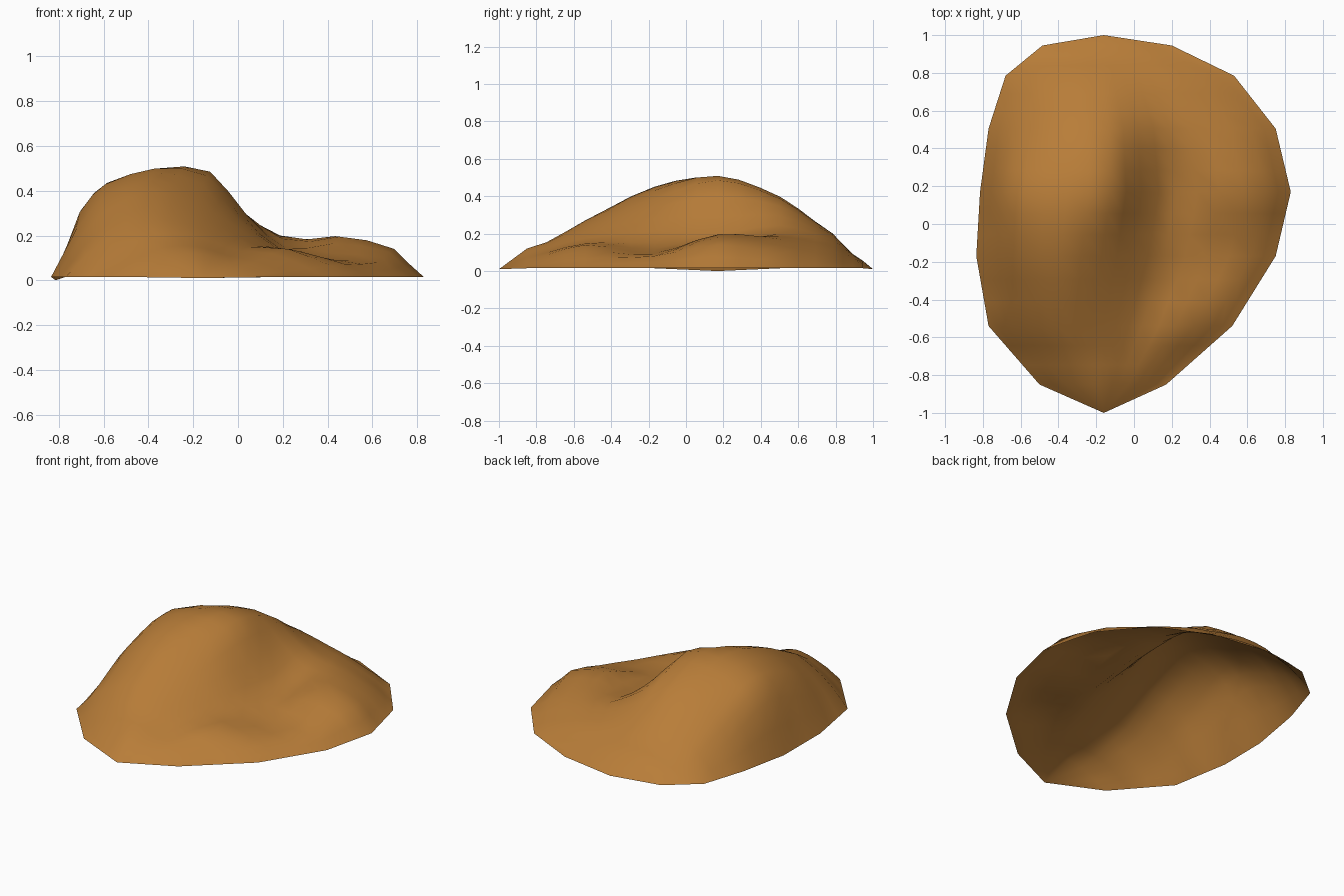
import bpy, bmesh

if "Cube" in bpy.data.objects:
    bpy.data.objects.remove(bpy.data.objects["Cube"])

# Cross-section rows, back to front: (y, left x, right x, heights along the row)
E = 0.015
FRACTIONS = [0, .07, .14, .28, .42, .52, .63, .77, .92, 1]
ROWS = [
    (.945, -.485, .20, [E, .025, .035, .05, .055, .055, .05, .04, .02, E]),
    (.785, -.68, .53, [E, .08, .13, .19, .20, .18, .15, .11, .05, E]),
    (.505, -.77, .75, [E, .18, .295, .385, .385, .295, .20, .17, .095, E]),
    (.17, -.815, .83, [0, .315, .435, .50, .485, .29, .14, .195, .14, E]),
    (-.17, -.835, .75, [E, .225, .355, .45, .385, .28, .15, .095, .08, E]),
    (-.54, -.77, .52, [E, .11, .18, .27, .25, .205, .15, .14, .065, E]),
    (-.85, -.50, .17, [E, .04, .065, .10, .12, .115, .09, .06, .028, E]),
]
STEPS = 3


def spline(a, b, c, d, t):
    """Catmull-Rom value between b and c."""
    return b + .5 * t * (c - a + t * (2*a - 5*b + 4*c - d + t * (3*(b - c) + d - a)))


def refine(values):
    """Smoothly subdivide one list of heights."""
    p = [values[0]] + values + [values[-1]]
    out = [spline(*p[i:i + 4], k / 2) for i in range(len(values) - 1) for k in range(2)]
    out[1] = (values[0] + values[1]) / 2
    return out + [values[-1]]


def cross(x, y):
    """Height on one row at x, or None outside it."""
    return None


fractions = [FRACTIONS[i // 2] if i % 2 == 0 else (FRACTIONS[i // 2] + FRACTIONS[i // 2 + 1]) / 2
             for i in range(2 * len(FRACTIONS) - 1)]
heights = [refine(r[3]) for r in ROWS]
n = len(fractions)
bm = bmesh.new()
grid = []


def add_row(y, left, right, zs):
    grid.append([bm.verts.new((left + (right - left) * f, y, max(z, 0)))
                 for f, z in zip(fractions, zs)])


# Mound surface lofted through the rows
last = len(ROWS) - 1
for i in range(last):
    a, b = ROWS[i], ROWS[i + 1]
    h = [heights[max(i - 1, 0)], heights[i], heights[i + 1], heights[min(i + 2, last)]]
    for k in range(STEPS):
        t = k / STEPS
        zs = [spline(*(row[j] for row in h), t) for j in range(n)]
        zs[0] = heights[i][0] * (1 - t) + heights[i + 1][0] * t
        zs[-1] = E
        add_row(*(a[m] + (b[m] - a[m]) * t for m in range(3)), zs)
add_row(*ROWS[-1][:3], heights[-1])

for r0, r1 in zip(grid, grid[1:]):
    for j in range(n - 1):
        bm.faces.new((r0[j], r1[j], r1[j + 1], r0[j + 1]))

# Back and front tips close the outline with fans
for row, y in ((grid[0], 1.0), (grid[-1], -1.0)):
    tip = bm.verts.new((-.16, y, .01))
    for j in range(n - 1):
        bm.faces.new((row[j], row[j + 1], tip) if y > 0 else (row[j + 1], row[j], tip))
for f in bm.faces:
    f.normal_update()
    if f.normal.z < 0:
        f.normal_flip()
    f.smooth = True

mesh = bpy.data.meshes.new("mound_shell")
bm.to_mesh(mesh)
bm.free()
clay = bpy.data.materials.new("ochre brown")
clay.diffuse_color = (.48, .205, .04, 1)
clay.use_nodes = True
clay.node_tree.nodes["Principled BSDF"].inputs["Base Color"].default_value = clay.diffuse_color
mesh.materials.append(clay)
bpy.context.collection.objects.link(bpy.data.objects.new("mound_shell", mesh))
